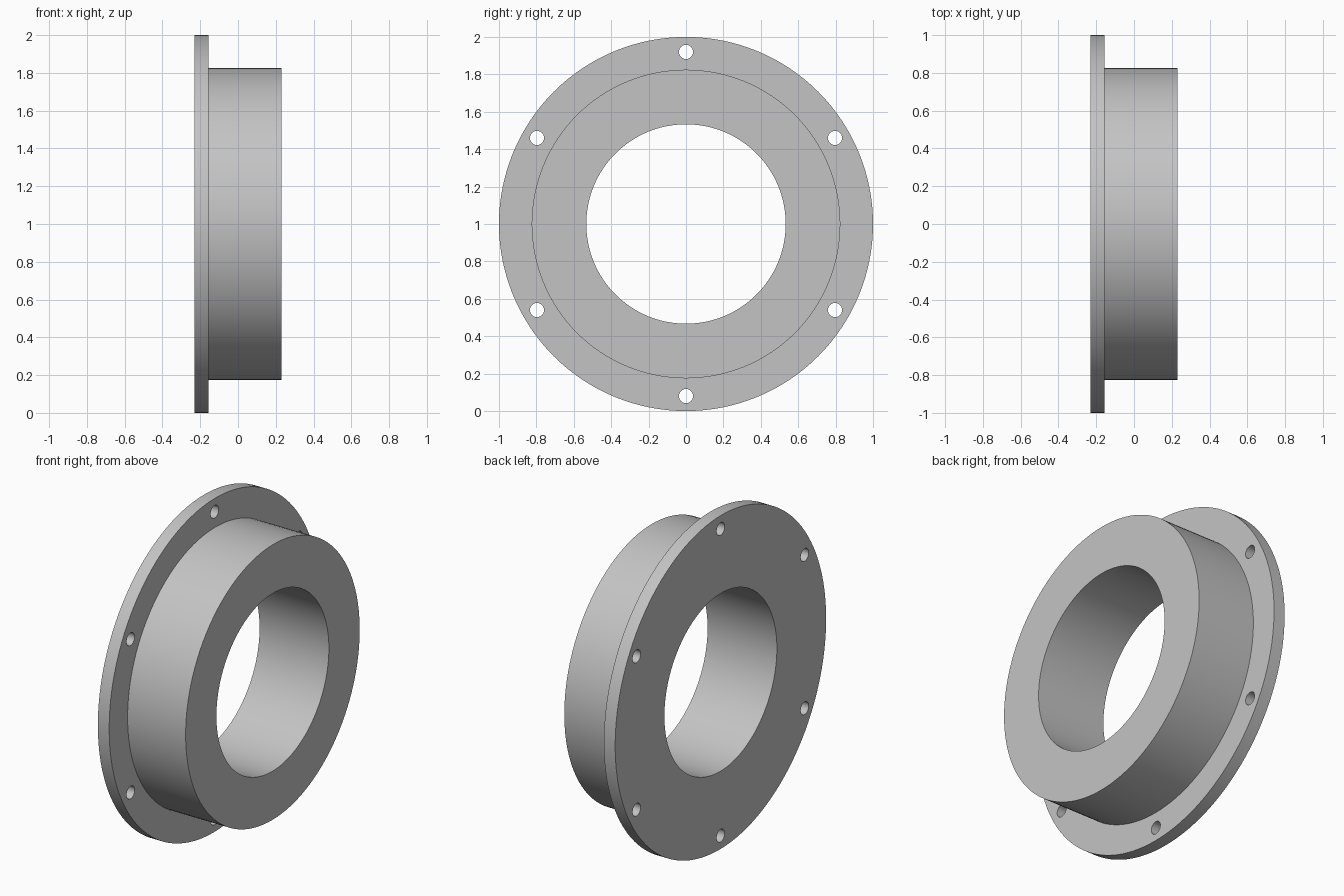
import bpy, bmesh
from math import cos, sin, tau, radians
from mathutils import Matrix, Vector

cube = bpy.data.objects.get("Cube")
if cube:
    bpy.data.objects.remove(cube, do_unlink=True)

SEGMENTS = 128
CENTRE = Vector((0, 0, 1))
BACK, STEP, FRONT = -0.23, -0.155, 0.23      # stations along the axis
BORE, HUB, RIM = 0.533, 0.825, 1.0           # radii
BOLT_CIRCLE, BOLT_RADIUS, BOLTS = 0.92, 0.038, 6

grey = bpy.data.materials.new("plain grey")
grey.use_nodes = True
colour = (0.55, 0.55, 0.55, 1)
grey.diffuse_color = colour
grey.node_tree.nodes["Principled BSDF"].inputs["Base Color"].default_value = colour


def add_object(name, bm):
    bmesh.ops.recalc_face_normals(bm, faces=bm.faces)
    mesh = bpy.data.meshes.new(name)
    bm.to_mesh(mesh)
    bm.free()
    mesh.materials.append(grey)
    obj = bpy.data.objects.new(name, mesh)
    bpy.context.collection.objects.link(obj)
    return obj


# Flange and hub: one stepped profile revolved around the x axis
profile = [(BACK, BORE), (BACK, RIM), (STEP, RIM),
           (STEP, HUB), (FRONT, HUB), (FRONT, BORE)]
bm = bmesh.new()
rings = []
for i in range(SEGMENTS):
    a = tau * i / SEGMENTS
    rings.append([bm.verts.new(CENTRE + Vector((x, r * cos(a), r * sin(a))))
                  for x, r in profile])
for i, ring in enumerate(rings):
    following = rings[(i + 1) % SEGMENTS]
    for j in range(len(profile)):
        k = (j + 1) % len(profile)
        bm.faces.new((ring[j], ring[k], following[k], following[j]))
flange = add_object("flanged_hub", bm)

# Bolt holes: six cylinders cut through the flange
bm = bmesh.new()
for i in range(BOLTS):
    a = tau * (i + 0.5) / BOLTS
    spot = CENTRE + Vector((STEP, BOLT_CIRCLE * cos(a), BOLT_CIRCLE * sin(a)))
    bmesh.ops.create_cone(
        bm, cap_ends=True, segments=32, radius1=BOLT_RADIUS, radius2=BOLT_RADIUS,
        depth=0.4, matrix=Matrix.Translation(spot) @ Matrix.Rotation(radians(90), 4, 'Y'))
cutter = add_object("bolt_hole_cutter", bm)
cutter.hide_render = True

cut = flange.modifiers.new("bolt_holes", 'BOOLEAN')
cut.operation = 'DIFFERENCE'
cut.solver = 'EXACT'
cut.object = cutter

bpy.ops.object.select_all(action='DESELECT')
flange.select_set(True)
bpy.context.view_layer.objects.active = flange
bpy.ops.object.modifier_apply(modifier=cut.name)
bpy.data.objects.remove(cutter, do_unlink=True)
bpy.ops.object.shade_smooth_by_angle(angle=radians(30))
